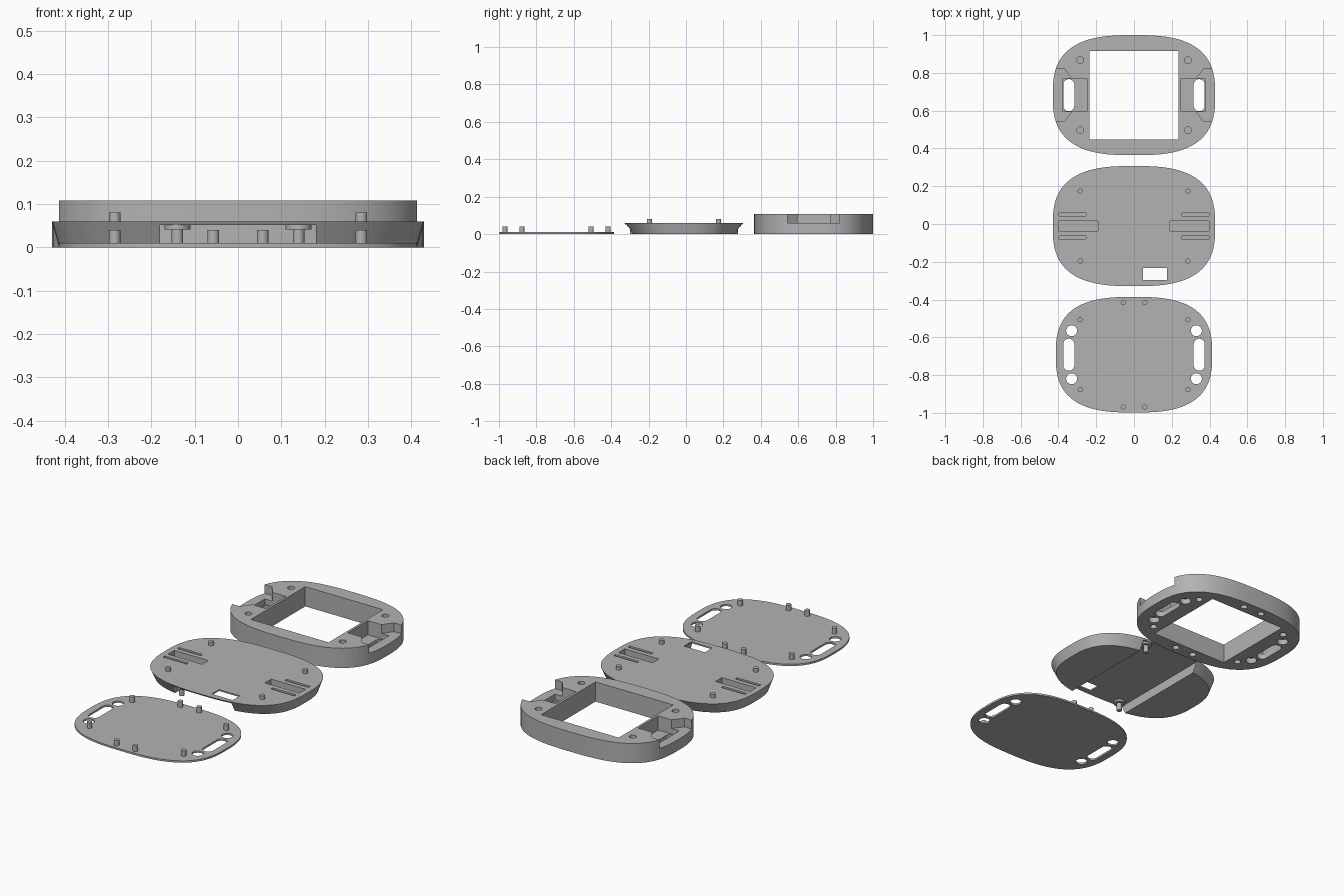
import bpy
import math

cube = bpy.data.objects.get("Cube")
if cube:
    bpy.data.objects.remove(cube, do_unlink=True)

grey = bpy.data.materials.new("plain_grey")
grey.use_nodes = True
grey.diffuse_color = (0.45, 0.45, 0.45, 1)
grey.node_tree.nodes["Principled BSDF"].inputs["Base Color"].default_value = (0.45, 0.45, 0.45, 1)


# Outlines
def rounded(rx, ry, cy, n=96, power=2.8):
    pts = []
    for i in range(n):
        c, s = math.cos(math.tau * i / n), math.sin(math.tau * i / n)
        pts.append((math.copysign(rx * abs(c) ** (2 / power), c),
                    cy + math.copysign(ry * abs(s) ** (2 / power), s)))
    return pts


def slot(x, y, r, half=0.0, n=24):
    pts = []
    for i in range(n):
        a = math.tau * (i + 0.5) / n
        shift = math.copysign(half - r, math.sin(a)) if half else 0
        pts.append((x + r * math.cos(a), y + shift + r * math.sin(a)))
    return pts


def rect(x0, x1, y0, y1):
    x0, x1 = sorted((x0, x1))
    return [(x0, y0), (x1, y0), (x1, y1), (x0, y1)]


# Solid between two matching outlines
def prism(name, base, z0, z1, top=None):
    top = top or base
    n = len(base)
    verts = [(x, y, z0) for x, y in base] + [(x, y, z1) for x, y in top]
    faces = [tuple(reversed(range(n))), tuple(range(n, 2 * n))]
    faces += [(i, (i + 1) % n, n + (i + 1) % n, n + i) for i in range(n)]
    mesh = bpy.data.meshes.new(name)
    mesh.from_pydata(verts, [], faces)
    mesh.materials.append(grey)
    obj = bpy.data.objects.new(name, mesh)
    bpy.context.collection.objects.link(obj)
    return obj


def activate(obj):
    bpy.ops.object.select_all(action='DESELECT')
    obj.select_set(True)
    bpy.context.view_layer.objects.active = obj


def cut(obj, pts, z0, z1):
    cutter = prism("cutter", pts, z0, z1)
    cutter.hide_render = True
    mod = obj.modifiers.new("cut", 'BOOLEAN')
    mod.operation, mod.solver, mod.object = 'DIFFERENCE', 'EXACT', cutter
    activate(obj)
    bpy.ops.object.modifier_apply(modifier=mod.name)
    bpy.data.objects.remove(cutter, do_unlink=True)


def smooth(obj):
    activate(obj)
    bpy.ops.object.shade_smooth_by_angle(angle=math.radians(30))


def peg(name, x, y, r, z0, z1):
    smooth(prism(name, slot(x, y, r), z0, z1))


FRAME_Y, MID_Y, BACK_Y = 0.682, -0.011, -0.692
PEG, HOLE, STRAP = 0.0135, 0.018, 0.029
corners = [(sx * 0.285, sy * 0.185) for sx in (-1, 1) for sy in (-1, 1)]
edges = [(sx * 0.057, sy * 0.276) for sx in (-1, 1) for sy in (-1, 1)]
strap_holes = [(sx * 0.33, sy * 0.127) for sx in (-1, 1) for sy in (-1, 1)]

# Case frame with square window, side notches and strap slots
frame = prism("case_frame", rounded(0.43, 0.318, FRAME_Y), 0, 0.108)
cut(frame, rect(-0.235, 0.235, FRAME_Y - 0.235, FRAME_Y + 0.235), -0.1, 0.2)
for s in (-1, 1):
    half = [(0.33, 0.087), (0.37, 0.14), (0.46, 0.14)]
    notch = half + [(x, -y) for x, y in reversed(half)]
    if s > 0:
        notch.reverse()
    cut(frame, [(s * x, FRAME_Y + y) for x, y in notch], 0.06, 0.2)
    cut(frame, rect(s * 0.248, s * 0.376, FRAME_Y - 0.087, FRAME_Y + 0.087), 0.03, 0.2)
    cut(frame, slot(s * 0.345, FRAME_Y, STRAP, 0.085), -0.1, 0.2)
for x, y in corners:
    cut(frame, slot(x, FRAME_Y + y, HOLE), 0.078, 0.2)
for x, y in corners + edges:
    cut(frame, slot(x, FRAME_Y + y, HOLE), -0.1, 0.035)
for x, y in strap_holes:
    cut(frame, slot(x, FRAME_Y + y, STRAP), -0.1, 0.03)
smooth(frame)

# Tapered middle plate with a channel underneath
middle = prism("middle_plate", rounded(0.413, 0.285, MID_Y), 0, 0.06,
               rounded(0.43, 0.318, MID_Y))
cut(middle, rect(-0.18, 0.18, -0.5, 0.5), -0.1, 0.052)
cut(middle, rect(0.048, 0.175, -0.296, -0.233), -0.1, 0.2)
for s in (-1, 1):
    cut(middle, rect(s * 0.19, s * 0.397, MID_Y - 0.027, MID_Y + 0.027), 0.025, 0.2)
    for t in (-1, 1):
        y = MID_Y + t * 0.061
        cut(middle, rect(s * 0.254, s * 0.397, y - 0.008, y + 0.008), 0.025, 0.2)
smooth(middle)
for x, y in corners:
    peg("middle_peg", x, MID_Y + y, PEG, 0.055, 0.08)
for s in (-1, 1):
    peg("hanging_peg", s * 0.14, MID_Y + s * 0.275, PEG, 0, 0.045)
    peg("hanging_peg_collar", s * 0.14, MID_Y + s * 0.275, 0.03, 0.041, 0.056)

# Thin back plate with strap openings and pegs
back = prism("back_plate", rounded(0.414, 0.306, BACK_Y), 0, 0.01)
for s in (-1, 1):
    cut(back, slot(s * 0.345, BACK_Y, STRAP, 0.085), -0.1, 0.1)
for x, y in strap_holes:
    cut(back, slot(x, BACK_Y + y, STRAP), -0.1, 0.1)
smooth(back)
for x, y in corners + edges:
    peg("back_peg", x, BACK_Y + y, PEG, 0.005, 0.04)
